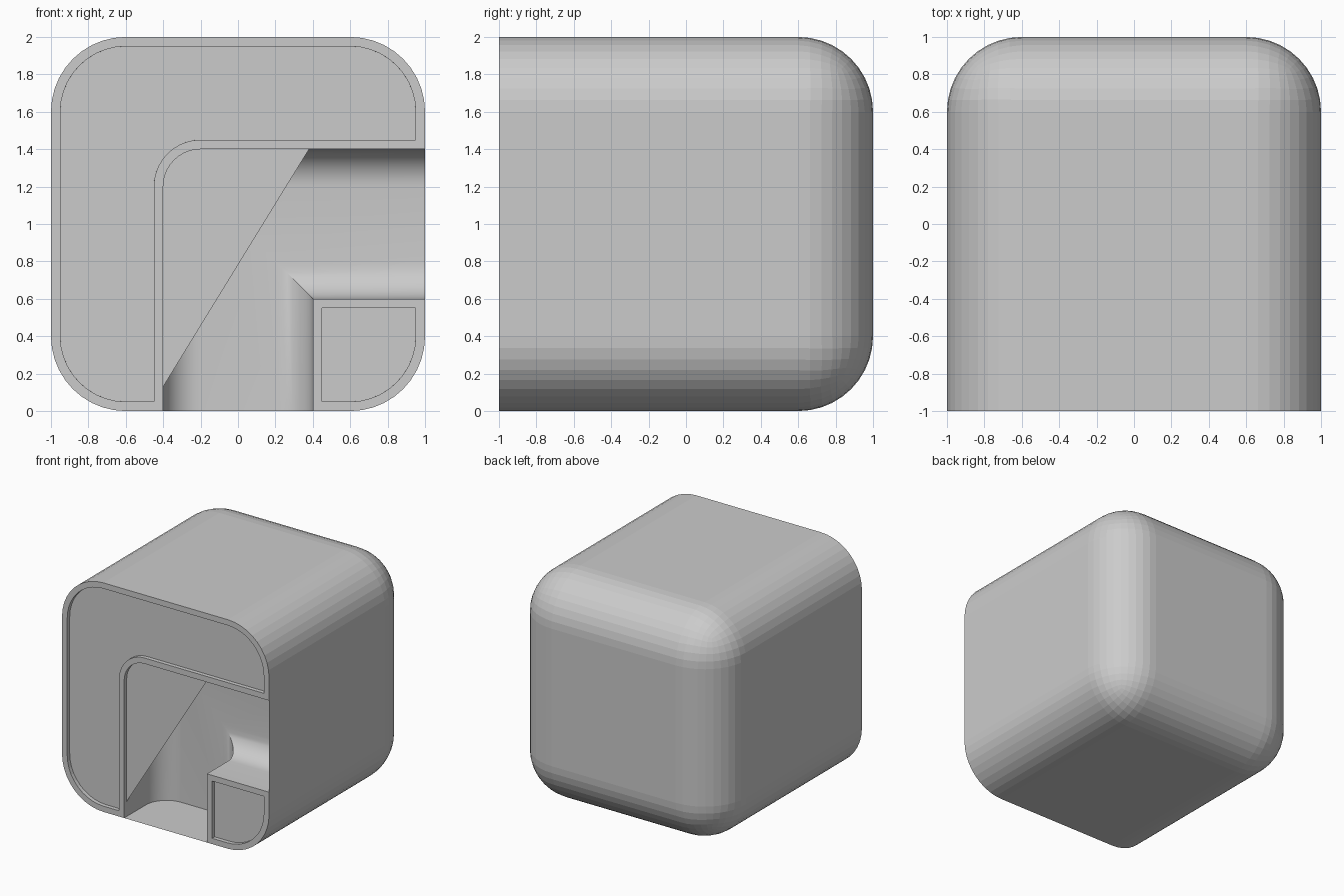
import bpy, bmesh
from math import cos, sin, pi

if "Cube" in bpy.data.objects:
    bpy.data.objects.remove(bpy.data.objects["Cube"])

FRONT = -1.0


def finish(bm, name, smooth=False):
    me = bpy.data.meshes.new(name)
    bm.to_mesh(me)
    bm.free()
    ob = bpy.data.objects.new(name, me)
    bpy.context.collection.objects.link(ob)
    if smooth:
        bpy.ops.object.select_all(action='DESELECT')
        ob.select_set(True)
        bpy.context.view_layer.objects.active = ob
        bpy.ops.object.shade_smooth_by_angle(angle=pi / 6)
    return ob


def arc(cx, cz, r, a0, a1, n=10):
    """Points (x, z) along an arc, angles in degrees."""
    angles = [(a0 + (a1 - a0) * i / n) * pi / 180 for i in range(n + 1)]
    return [(cx + r * cos(a), cz + r * sin(a)) for a in angles]


def flat_face(bm, pts, y):
    return bm.faces.new([bm.verts.new((x, y, z)) for x, z in pts])


# Rounded block: every edge bevelled except the four around the open front
bm = bmesh.new()
bmesh.ops.create_cube(bm, size=2)
bmesh.ops.translate(bm, verts=bm.verts, vec=(0, 0, 1))
edges = [e for e in bm.edges if max(v.co.y for v in e.verts) > 0]
bmesh.ops.bevel(bm, geom=edges, offset=0.4, segments=10, profile=0.5,
                affect='EDGES', clamp_overlap=False)
front = [f for f in bm.faces if all(v.co.y < FRONT + 1e-3 for v in f.verts)]
bmesh.ops.delete(bm, geom=front, context='FACES_ONLY')
finish(bm, "rounded_block")


# Front panels with a narrow rim and recessed centre (counter-clockwise outlines)
def panel(name, outline):
    bm = bmesh.new()
    face = flat_face(bm, outline, FRONT)
    bm.normal_update()
    bmesh.ops.inset_individual(bm, faces=[face], thickness=0.05, use_even_offset=True)
    bmesh.ops.inset_individual(bm, faces=[face], thickness=0.0001, depth=-0.035,
                               use_even_offset=True)
    finish(bm, name)


upper = (arc(0.6, 1.6, 0.4, 0, 90) + arc(-0.6, 1.6, 0.4, 90, 180)
         + arc(-0.6, 0.4, 0.4, 180, 270) + [(-0.4, 0)]
         + arc(-0.2, 1.2, 0.2, 180, 90) + [(1, 1.4)])
panel("upper_front_panel", upper)
panel("lower_front_panel", [(0.4, 0)] + arc(0.6, 0.4, 0.4, 270, 360) + [(1, 0.6), (0.4, 0.6)])

# Elbow channel: walls drop straight in, then curve into a flat back
R, DEPTH, SEG = 0.2, 0.5, 10
layers = [(0, 0)] + [(R * (1 - cos(t)), DEPTH - R + R * sin(t))
                     for t in (i * pi / 2 / SEG for i in range(SEG + 1))]
bm = bmesh.new()


def wall(path, flip):
    rings = [[bm.verts.new((x, FRONT + d, z)) for x, z in path(o)] for o, d in layers]
    for a, b in zip(rings, rings[1:]):
        for i in range(len(a) - 1):
            quad = [a[i], a[i + 1], b[i + 1], b[i]]
            bm.faces.new(quad[::-1] if flip else quad)


wall(lambda o: [(-0.4 + o, 0)] + arc(-0.2, 1.2, R - o, 180, 90) + [(1, 1.4 - o)], True)
wall(lambda o: [(0.4 - o, 0), (0.4 - o, 0.6 + o), (1, 0.6 + o)], False)
flat_face(bm, [(-0.2, 0), (0.2, 0), (0.2, 0.8), (1, 0.8), (1, 1.2), (-0.2, 1.2)], FRONT + DEPTH)
bmesh.ops.remove_doubles(bm, verts=bm.verts, dist=1e-4)
finish(bm, "elbow_channel", smooth=True)

# Thin corner plate spanning the outside of the elbow
bm = bmesh.new()
flat_face(bm, [(-0.4, 0.13), (0.38, 1.4)] + arc(-0.2, 1.2, 0.2, 90, 180), FRONT + 0.035)
finish(bm, "corner_plate")
